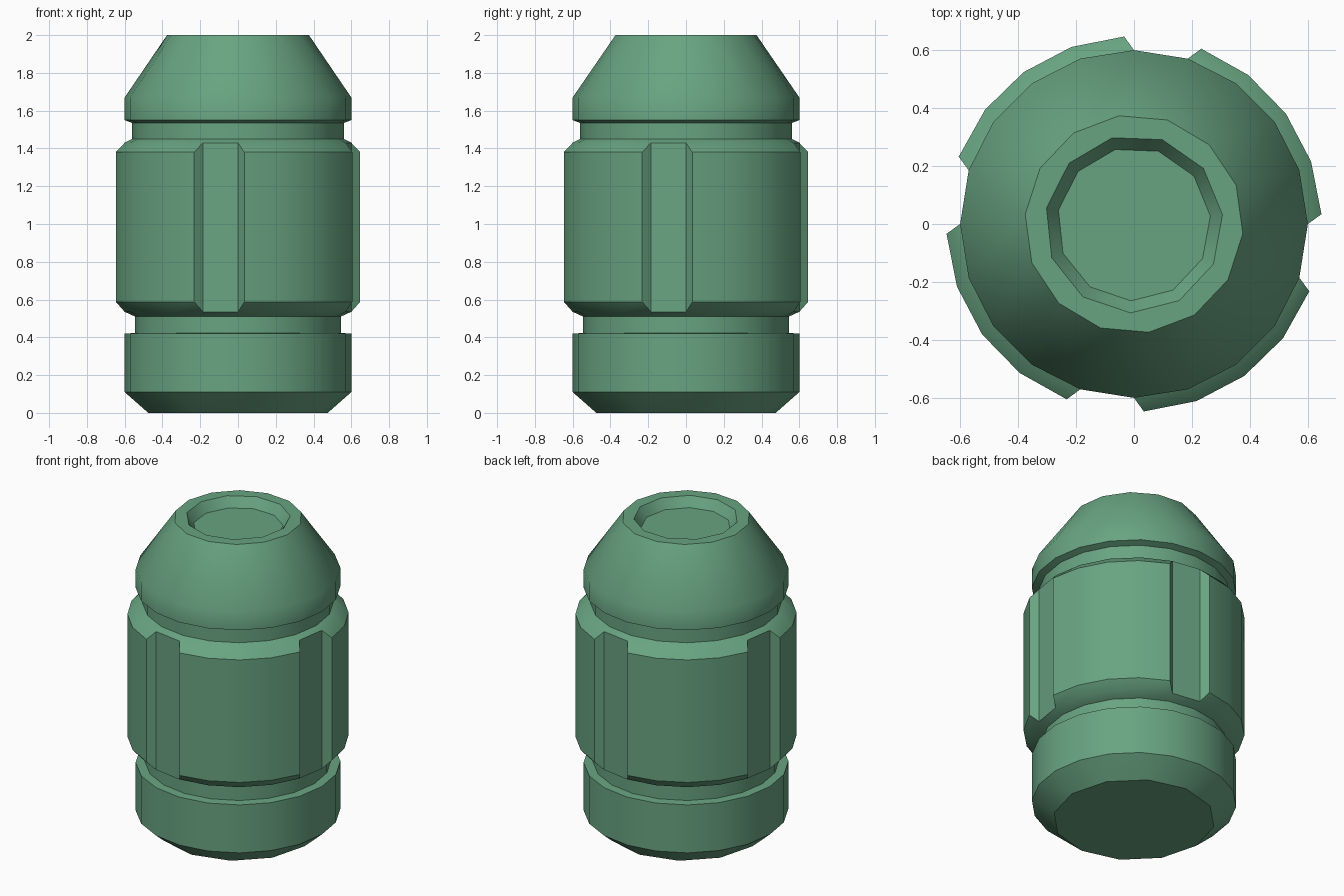
import bpy, bmesh
from math import cos, sin, radians

if "Cube" in bpy.data.objects:
    bpy.data.objects.remove(bpy.data.objects["Cube"])

bm = bmesh.new()


def point(r, deg, z):
    return bm.verts.new((r * cos(radians(deg)), r * sin(radians(deg)), z))


def ring(r, z, n=20, phase=0):
    return [point(r, phase + 360 * i / n, z) for i in range(n)], phase


def bridge(a, b):
    """Join two rings, with quads if the counts match, otherwise a triangle zip."""
    (va, pa), (vb, pb) = a, b
    na, nb = len(va), len(vb)
    if na == nb:
        for i in range(na):
            k = (i + 1) % na
            bm.faces.new((va[i], va[k], vb[k], vb[i]))
        return
    i = j = 0
    while i < na or j < nb:
        next_a = pa + 360 * (i + 1) / na
        next_b = pb + 360 * (j + 1) / nb
        if j >= nb or (i < na and next_a <= next_b):
            bm.faces.new((va[i % na], va[(i + 1) % na], vb[j % nb]))
            i += 1
        else:
            bm.faces.new((va[i % na], vb[(j + 1) % nb], vb[j % nb]))
            j += 1


# Profile of the canister: radius, height, sides, phase
profile = [
    (0.475, 0.0, 12, 0), (0.6, 0.11, 20, 0), (0.6, 0.42, 20, 0),
    (0.545, 0.423, 20, 0), (0.545, 0.51, 20, 0), (0.6, 0.535, 20, 0),
    (0.6, 1.43, 20, 0), (0.56, 1.45, 20, 0), (0.56, 1.535, 20, 0),
    (0.6, 1.55, 20, 0), (0.6, 1.67, 20, 0), (0.377, 2.0, 14, -5),
    (0.307, 2.0, 11, 6), (0.265, 1.94, 11, 6),
]
rings = [ring(*p) for p in profile]
BAND = 5  # the section that carries the raised panels
for k in range(len(rings) - 1):
    if k != BAND:
        bridge(rings[k], rings[k + 1])
bm.faces.new(rings[0][0])
bm.faces.new(rings[-1][0])

# Four raised panels with bevelled borders, separated by one-face channels
low, high = rings[BAND][0], rings[BAND + 1][0]
for q in range(4):
    s = q * 5
    angles = [s * 18 + 3 + 16.5 * i for i in range(5)]
    pl = [point(0.648, a, 0.588) for a in angles]
    ph = [point(0.648, a, 1.38) for a in angles]
    bl = [low[(s + i) % 20] for i in range(6)]
    bh = [high[(s + i) % 20] for i in range(6)]
    for i in range(4):
        bm.faces.new((pl[i], pl[i + 1], ph[i + 1], ph[i]))
        bm.faces.new((bl[i], bl[i + 1], pl[i + 1], pl[i]))
        bm.faces.new((ph[i], ph[i + 1], bh[i + 1], bh[i]))
    bm.faces.new((bl[0], pl[0], ph[0], bh[0]))
    bm.faces.new((pl[4], bl[4], bh[4], ph[4]))
    bm.faces.new((bl[4], bl[5], bh[5], bh[4]))

bmesh.ops.recalc_face_normals(bm, faces=bm.faces)
mesh = bpy.data.meshes.new("canister")
bm.to_mesh(mesh)
bm.free()
obj = bpy.data.objects.new("canister", mesh)
bpy.context.collection.objects.link(obj)

# Green paint
mat = bpy.data.materials.new("green_paint")
mat.diffuse_color = (0.14, 0.37, 0.22, 1)
mat.use_nodes = True
mat.node_tree.nodes["Principled BSDF"].inputs["Base Color"].default_value = mat.diffuse_color
mesh.materials.append(mat)

bpy.context.view_layer.objects.active = obj
obj.select_set(True)
bpy.ops.object.shade_smooth_by_angle(angle=radians(38))
